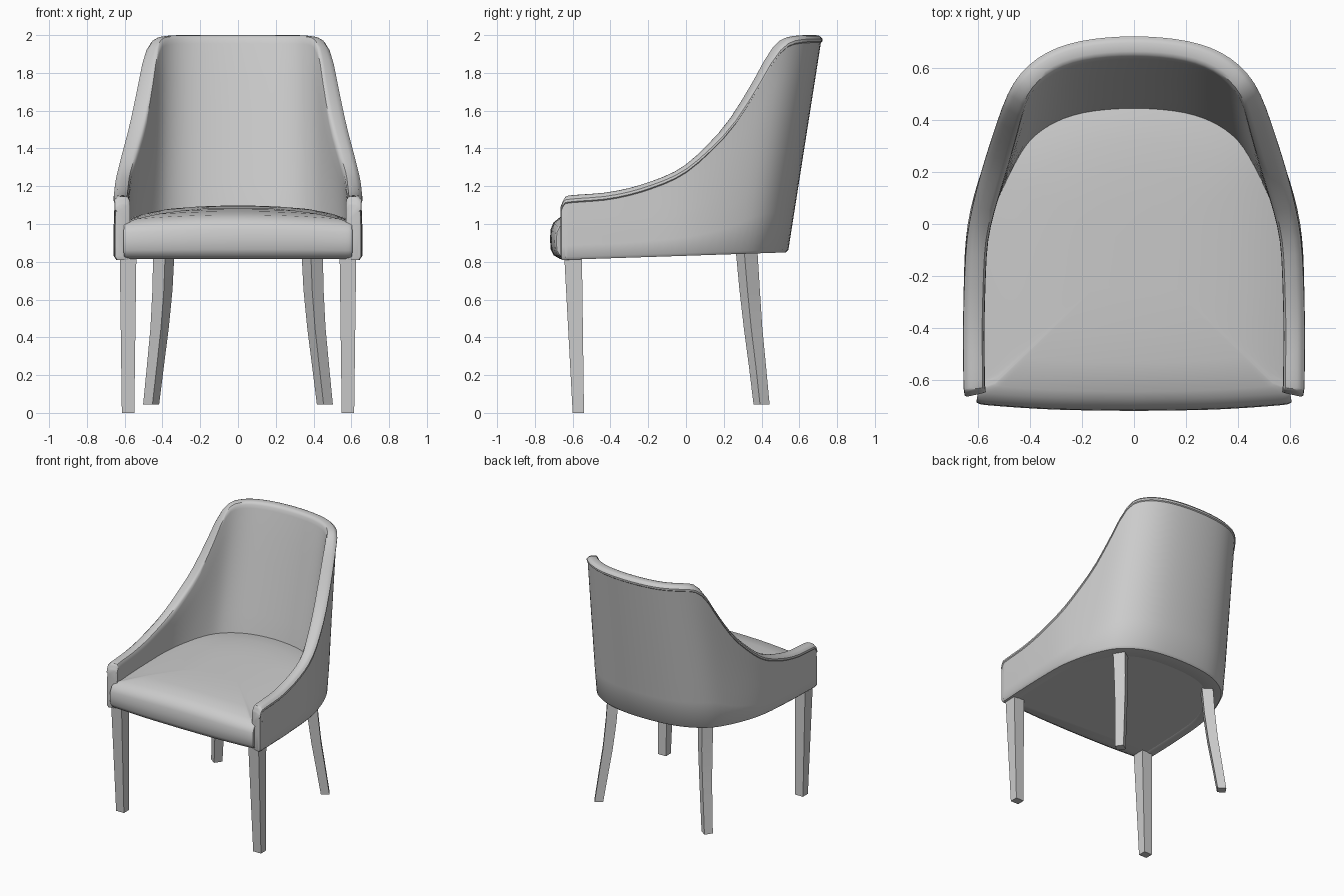
import bpy, bmesh, math
from mathutils import Vector

if "Cube" in bpy.data.objects:
    bpy.data.objects.remove(bpy.data.objects["Cube"], do_unlink=True)

grey = bpy.data.materials.new("plain_grey")
grey.use_nodes = True
grey.diffuse_color = (0.6, 0.6, 0.6, 1)
grey.node_tree.nodes["Principled BSDF"].inputs["Base Color"].default_value = (0.6, 0.6, 0.6, 1)


def smooth_path(points, steps):
    """Catmull-Rom samples through 2D points."""
    p = [Vector(q) for q in points]
    p = [2 * p[0] - p[1]] + p + [2 * p[-1] - p[-2]]
    out = []
    for a, b, c, d in zip(p, p[1:], p[2:], p[3:]):
        for i in range(steps):
            t = i / steps
            out.append(0.5 * (2 * b + (c - a) * t + (2 * a - 5 * b + 4 * c - d) * t ** 2
                              + (3 * b - a - 3 * c + d) * t ** 3))
    return out + [p[-2]]


def mirrored(half):
    """Full path from a right-hand half that ends on the centre line."""
    return half + [(-x, y) for x, y in reversed(half[:-1])]


def loft(name, rings, angle=40):
    """Skin closed rings of points and cap both ends."""
    bm = bmesh.new()
    vs = [[bm.verts.new(p) for p in ring] for ring in rings]
    n = len(rings[0])
    for a, b in zip(vs, vs[1:]):
        for i in range(n):
            j = (i + 1) % n
            bm.faces.new((a[i], a[j], b[j], b[i]))
    bm.faces.new(list(reversed(vs[0])))
    bm.faces.new(vs[-1])
    bmesh.ops.recalc_face_normals(bm, faces=bm.faces)
    mesh = bpy.data.meshes.new(name)
    bm.to_mesh(mesh)
    bm.free()
    mesh.materials.append(grey)
    obj = bpy.data.objects.new(name, mesh)
    bpy.context.collection.objects.link(obj)
    bpy.ops.object.select_all(action="DESELECT")
    obj.select_set(True)
    bpy.context.view_layer.objects.active = obj
    bpy.ops.object.shade_smooth_by_angle(angle=math.radians(angle))
    return obj


# Rim height along the depth of the chair
RIM = smooth_path([(-0.66, 1.11), (-0.645, 1.14), (-0.61, 1.152), (-0.4, 1.17), (-0.2, 1.22),
                   (0, 1.31), (0.2, 1.49), (0.3, 1.62), (0.4, 1.78), (0.47, 1.9),
                   (0.54, 1.975), (0.62, 1.997), (0.72, 2.0)], 6)


def rim_height(y):
    for a, b in zip(RIM, RIM[1:]):
        if y <= b.x:
            t = max(0, (y - a.x) / (b.x - a.x))
            return a.y + (b.y - a.y) * t
    return RIM[-1].y


def backness(y):
    t = min(1, max(0, (y + 0.1) / 0.6))
    return t * t * (3 - 2 * t)


def base_height(y):
    return 0.81 + 0.033 * (y + 0.66)


# Wrap-around back and arms: one section swept round the plan, leaning at the rear
plan = smooth_path(mirrored([(0.65, -0.66), (0.653, -0.64), (0.656, -0.6), (0.657, -0.3), (0.64, 0),
                             (0.565, 0.25), (0.46, 0.41), (0.27, 0.51), (0, 0.54)]), 5)
rings = []
for i, p in enumerate(plan):
    d = (plan[min(i + 1, len(plan) - 1)] - plan[max(i - 1, 0)]).normalized()
    inward = Vector((-d.y, d.x))
    back = backness(p.y)

    def place(offset, z):
        q = p + inward * offset
        return Vector((q.x * (1 - 0.06 * max(0, z - 1)), q.y + 0.157 * back * (z - 0.85), z))

    top = 1.2
    for _ in range(12):
        top = rim_height(place(0, top).y)
    low = base_height(p.y)

    def thick(z):
        return 0.078 + 0.055 * back * min(1, max(0, (2 - z) / 0.95))

    w = thick(top)
    section = [(0.012, low), (0, low + 0.015)]
    section += [(0, low + 0.03 + (top - 0.07 - low) * k / 6) for k in range(1, 7)]
    section += [(-0.006, top - 0.034), (-0.005, top - 0.02), (0.004, top - 0.012)]
    section += [(w * (0.5 - 0.42 * math.cos(math.pi * k / 6)),
                 top - 0.01 + 0.01 * math.sin(math.pi * k / 6)) for k in range(1, 6)]
    section += [(w * 0.97, top - 0.02), (w, top - 0.045)]
    for k in range(1, 7):
        z = top - 0.045 + (low + 0.05 - top) * k / 6
        section.append((thick(z), z))
    section.append((thick(low) - 0.012, low))
    rings.append([place(*s) for s in section])


# Soften the front ends of the arms
def shrunk(ring, amount):
    c = sum(ring, Vector()) / len(ring)
    return [Vector((q.x + (c.x - q.x) * amount, q.y - 0.004,
                    q.z + (c.z - q.z) * amount * 0.25)) for q in ring]


rings = [shrunk(rings[0], 0.25)] + rings + [shrunk(rings[-1], 0.25)]
loft("back_and_arms", rings)

# Seat cushion: stacked outlines with a bulging front and a crowned top
outline = smooth_path(mirrored([(0, -0.72), (0.3, -0.715), (0.54, -0.7), (0.602, -0.69),
                                (0.602, -0.668), (0.59, -0.6), (0.595, -0.3), (0.57, 0.1),
                                (0.5, 0.32), (0.3, 0.45), (0, 0.5)]), 4)[:-1]
layers = [(0.0, 0.055), (0.02, 0.02), (0.05, 0.004), (0.1, 0), (0.15, 0.003), (0.185, 0.018),
          (0.205, 0.045), (0.222, 0.12), (0.236, 0.3), (0.242, 0.5), (0.244, 0.7)]
seat = []
for h, inset in layers:
    ring = []
    for p in outline:
        front = min(1, max(0, (-p.y - 0.6) / 0.06))
        if inset < 0.1:
            x, y = p.x * (1 - 0.25 * inset), p.y + inset * front
        else:
            x, y = p.x * (1 - inset), (p.y + 0.1) * (1 - inset) - 0.1
        crown = 0.03 * (1 - (x / 0.6) ** 2) * h / 0.24
        ring.append(Vector((x, y, base_height(y) + 0.004 + h * 0.93 + crown)))
    seat.append(ring)
loft("seat_cushion", seat, 50)


# Legs: square sections given as centre x, centre y, height, half width, half depth
def leg(name, sections, turn, side):
    c, s = math.cos(turn), math.sin(turn)
    rings = []
    for x, y, z, hw, hd in sections:
        ring = [(hw * a, hd * b) for a, b in ((-1, -1), (1, -1), (1, 1), (-1, 1))]
        rings.append([Vector((side * (x + u * c - v * s), y + u * s + v * c, z)) for u, v in ring])
    loft(name, rings, 25)


for label, side in (("left", 1), ("right", -1)):
    leg(label + "_front_leg", [(0.582, -0.57, 0, 0.033, 0.03),
                               (0.582, -0.598, 0.84, 0.044, 0.047)], 0, side)
    leg(label + "_back_leg", [(0.46, 0.4, 0.045, 0.03, 0.031), (0.437, 0.378, 0.25, 0.032, 0.033),
                              (0.415, 0.355, 0.45, 0.034, 0.036), (0.4, 0.337, 0.65, 0.037, 0.04),
                              (0.392, 0.32, 0.87, 0.039, 0.043)], math.radians(35), side)
